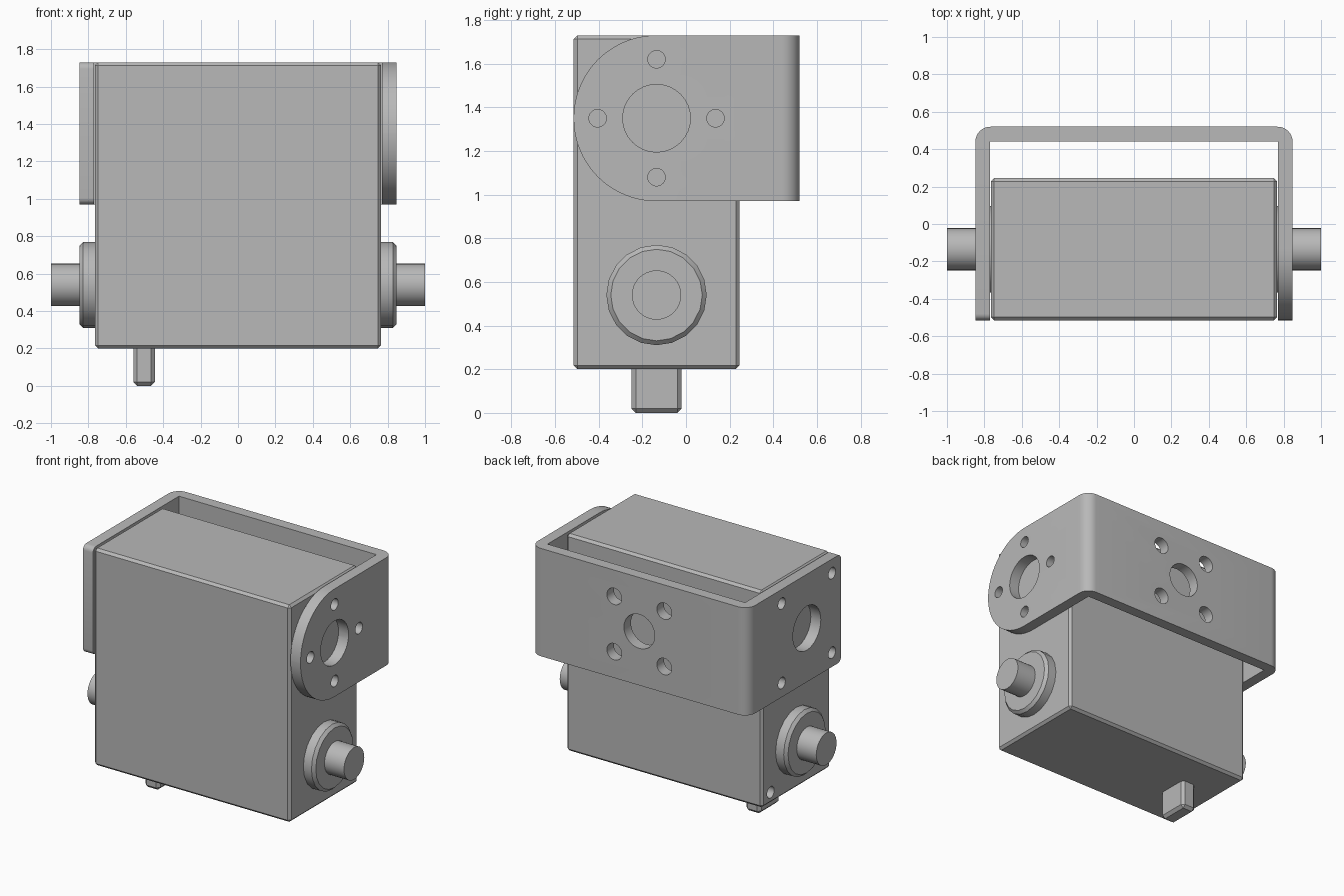
import bpy, bmesh, math
from mathutils import Matrix, Vector

cube = bpy.data.objects.get("Cube")
if cube:
    bpy.data.objects.remove(cube, do_unlink=True)

grey = bpy.data.materials.new("mid grey")
grey.use_nodes = True
GREY = (0.48, 0.48, 0.48, 1.0)
grey.diffuse_color = GREY
grey.node_tree.nodes["Principled BSDF"].inputs["Base Color"].default_value = GREY

AXIS_Y = -0.135     # depth of the rotation axis
AXIS_Z = 1.35       # height of the bracket centre
SHAFT_Z = 0.54      # height of the side shafts
parts = []


def finish(bm, name, keep=True):
    bmesh.ops.recalc_face_normals(bm, faces=bm.faces)
    mesh = bpy.data.meshes.new(name)
    bm.to_mesh(mesh)
    bm.free()
    obj = bpy.data.objects.new(name, mesh)
    bpy.context.collection.objects.link(obj)
    if keep:
        mesh.materials.append(grey)
        parts.append(obj)
    return obj


def chamfered_box(name, low, high, size):
    low, high = Vector(low), Vector(high)
    bm = bmesh.new()
    bmesh.ops.create_cube(bm, size=1)
    bmesh.ops.scale(bm, vec=high - low, verts=bm.verts)
    bmesh.ops.translate(bm, vec=(low + high) / 2, verts=bm.verts)
    bmesh.ops.bevel(bm, geom=bm.edges[:], offset=size, segments=1, affect='EDGES')
    return finish(bm, name)


def add_cylinder(bm, centre, radius, depth, axis, sides=32):
    turn = Matrix.Rotation(math.pi / 2, 4, 'Y' if axis == 'X' else 'X')
    return bmesh.ops.create_cone(
        bm, cap_ends=True, segments=sides, radius1=radius, radius2=radius,
        depth=depth, matrix=Matrix.Translation(centre) @ turn)["verts"]


def drill(obj, holes):
    """Cut cylinders (centre, radius, depth, axis) out of an object."""
    bm = bmesh.new()
    for hole in holes:
        add_cylinder(bm, *hole)
    cutter = finish(bm, "hole_cutter", keep=False)
    cutter.hide_render = True
    mod = obj.modifiers.new("holes", 'BOOLEAN')
    mod.operation, mod.solver, mod.object = 'DIFFERENCE', 'EXACT', cutter
    graph = bpy.context.evaluated_depsgraph_get()
    cut_mesh = bpy.data.meshes.new_from_object(obj.evaluated_get(graph))
    obj.modifiers.clear()
    obj.data = cut_mesh
    bpy.data.objects.remove(cutter, do_unlink=True)


def round_edges(bm, test, radius, segments):
    edges = [e for e in bm.edges if test((e.verts[0].co + e.verts[1].co) / 2,
                                         e.verts[1].co - e.verts[0].co)]
    bmesh.ops.bevel(bm, geom=edges, offset=radius, segments=segments, profile=0.5,
                    affect='EDGES', clamp_overlap=False)


# Main housing with a small screw hole low on its right side
housing = chamfered_box("housing", (-0.765, -0.515, 0.2), (0.765, 0.245, 1.73), 0.017)
drill(housing, [((-0.765, 0.15, 0.28), 0.04, 0.16, 'X')])

# Connector tab underneath
chamfered_box("connector_tab", (-0.56, -0.25, 0), (-0.445, -0.02, 0.22), 0.02)

# U-shaped bracket: extruded outline
outer, inner, front, back = 0.848, 0.77, -0.515, 0.52
outline = [(-outer, front), (-inner, front), (-inner, 0.442), (inner, 0.442),
           (inner, front), (outer, front), (outer, back), (-outer, back)]
bm = bmesh.new()
base = bm.faces.new([bm.verts.new((x, y, 0.97)) for x, y in outline])
top = bmesh.ops.extrude_face_region(bm, geom=[base])["geom"]
bmesh.ops.translate(bm, vec=(0, 0, 0.76),
                    verts=[v for v in top if isinstance(v, bmesh.types.BMVert)])

# Bent back corners, round left arm end, nearly square right arm end
round_edges(bm, lambda m, d: m.y > 0.5 and abs(d.z) > 0.5, 0.08, 8)
round_edges(bm, lambda m, d: m.y < -0.5 and m.x > 0 and abs(d.x) > 0.05, 0.379, 20)
round_edges(bm, lambda m, d: m.y < -0.5 and m.x < 0 and abs(d.x) > 0.05, 0.035, 5)
bracket = finish(bm, "bracket")

# Bracket holes: cross pattern left, square pattern right and back
holes = [((side * 0.81, AXIS_Y, AXIS_Z), 0.155, 0.3, 'X') for side in (-1, 1)]
holes.append(((0, 0.48, AXIS_Z), 0.12, 0.3, 'Y'))
for i in range(4):
    a = i * math.pi / 2
    holes.append(((0.81, AXIS_Y + 0.27 * math.cos(a), AXIS_Z + 0.27 * math.sin(a)),
                  0.04, 0.3, 'X'))
for u in (-1, 1):
    for v in (-1, 1):
        holes.append(((-0.81, AXIS_Y + 0.28 * u, AXIS_Z + 0.28 * v), 0.04, 0.3, 'X'))
        holes.append(((0.195 * u, 0.48, AXIS_Z + 0.195 * v), 0.058, 0.3, 'Y'))
drill(bracket, holes)

# Chamfered bosses and shafts on both sides
for side, label in ((1, "left"), (-1, "right")):
    bm = bmesh.new()
    add_cylinder(bm, (side * 0.798, AXIS_Y, SHAFT_Z), 0.23, 0.1, 'X', 20)
    round_edges(bm, lambda m, d: abs(m.x) > 0.84 and abs(d.x) < 0.01, 0.02, 1)
    finish(bm, label + "_boss")
    bm = bmesh.new()
    add_cylinder(bm, (side * 0.9, AXIS_Y, SHAFT_Z), 0.113, 0.2, 'X')
    finish(bm, label + "_shaft")

# Smooth the curved surfaces, keep the edges sharp
bpy.ops.object.select_all(action='DESELECT')
for obj in parts:
    obj.select_set(True)
bpy.context.view_layer.objects.active = parts[0]
bpy.ops.object.shade_smooth_by_angle(angle=math.radians(30))
